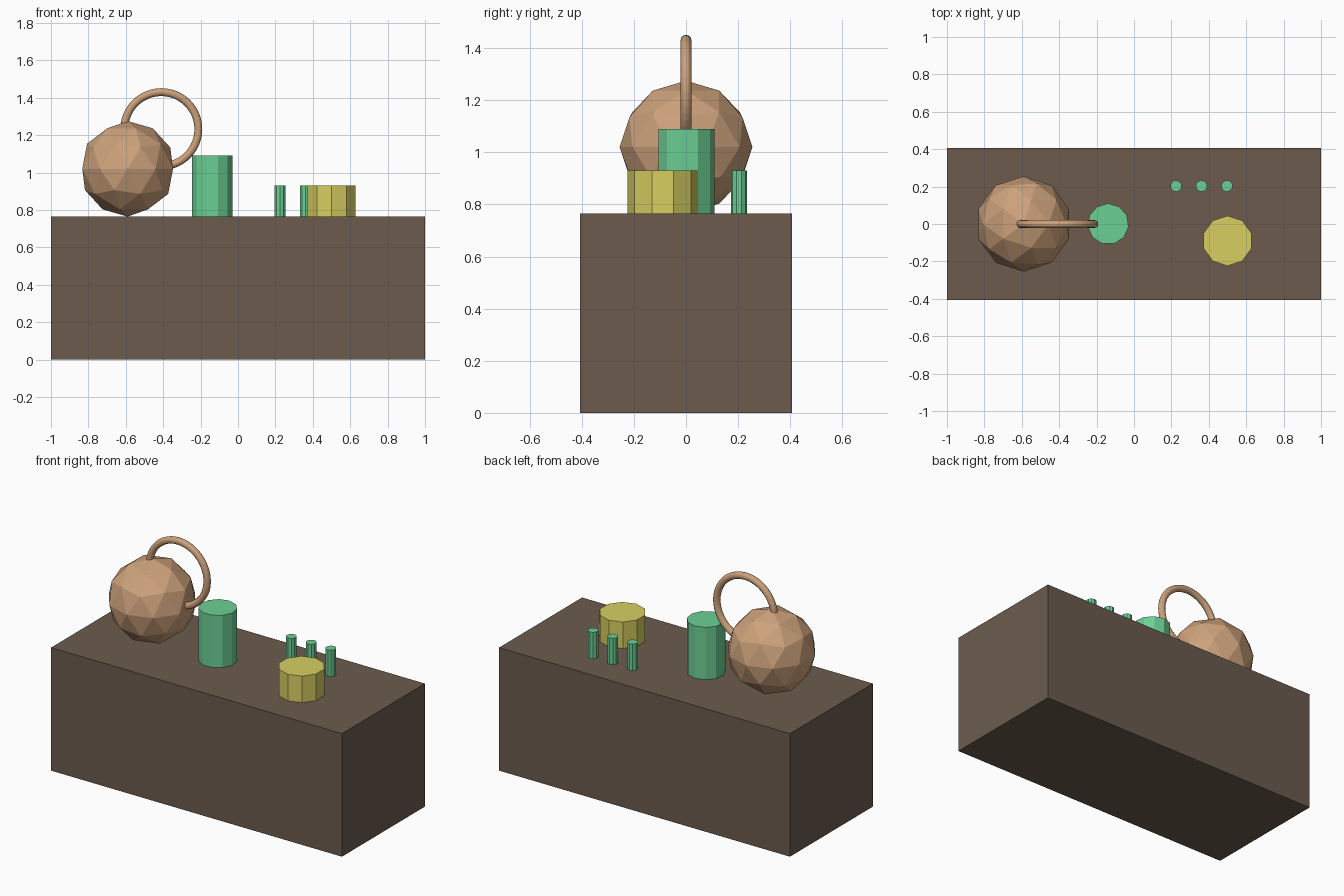
import bpy
from math import pi

if "Cube" in bpy.data.objects:
    bpy.data.objects.remove(bpy.data.objects["Cube"])

TOP = 0.765  # height of the counter surface


def paint(name, rgb):
    m = bpy.data.materials.new(name)
    m.diffuse_color = (*rgb, 1)
    m.use_nodes = True
    m.node_tree.nodes["Principled BSDF"].inputs["Base Color"].default_value = m.diffuse_color
    return m


def finish(name, mat):
    ob = bpy.context.object
    ob.name = name
    ob.data.materials.append(mat)
    return ob


def standing_cylinder(name, x, y, radius, height, sides, mat):
    bpy.ops.mesh.primitive_cylinder_add(vertices=sides, radius=radius, depth=height,
                                        location=(x, y, TOP + height / 2))
    return finish(name, mat)


brown = paint("dark_wood", (0.15, 0.105, 0.075))
copper = paint("copper", (0.61, 0.36, 0.20))
green = paint("green", (0.15, 0.63, 0.30))
yellow = paint("yellow", (0.68, 0.62, 0.12))

# Counter block
bpy.ops.mesh.primitive_cube_add(size=1, location=(0, 0, TOP / 2))
bpy.context.object.scale = (2, 0.815, TOP)
finish("counter", brown)

# Faceted kettle body with ring handle
bpy.ops.mesh.primitive_ico_sphere_add(subdivisions=2, radius=0.255, location=(-0.59, 0, TOP + 0.255))
finish("kettle_body", copper)
bpy.ops.mesh.primitive_torus_add(major_radius=0.198, minor_radius=0.021, major_segments=48,
                                 minor_segments=12, location=(-0.41, 0, 1.232),
                                 rotation=(pi / 2, 0, 0))
finish("kettle_handle", copper)

# Tall jar, low pot and row of little cups
standing_cylinder("jar", -0.138, 0, 0.11, 0.325, 11, green)
standing_cylinder("pot", 0.5, -0.09, 0.134, 0.165, 10, yellow)
for i in range(3):
    standing_cylinder(f"cup_{i + 1}", 0.225 + 0.136 * i, 0.203, 0.031, 0.165, 10, green)
